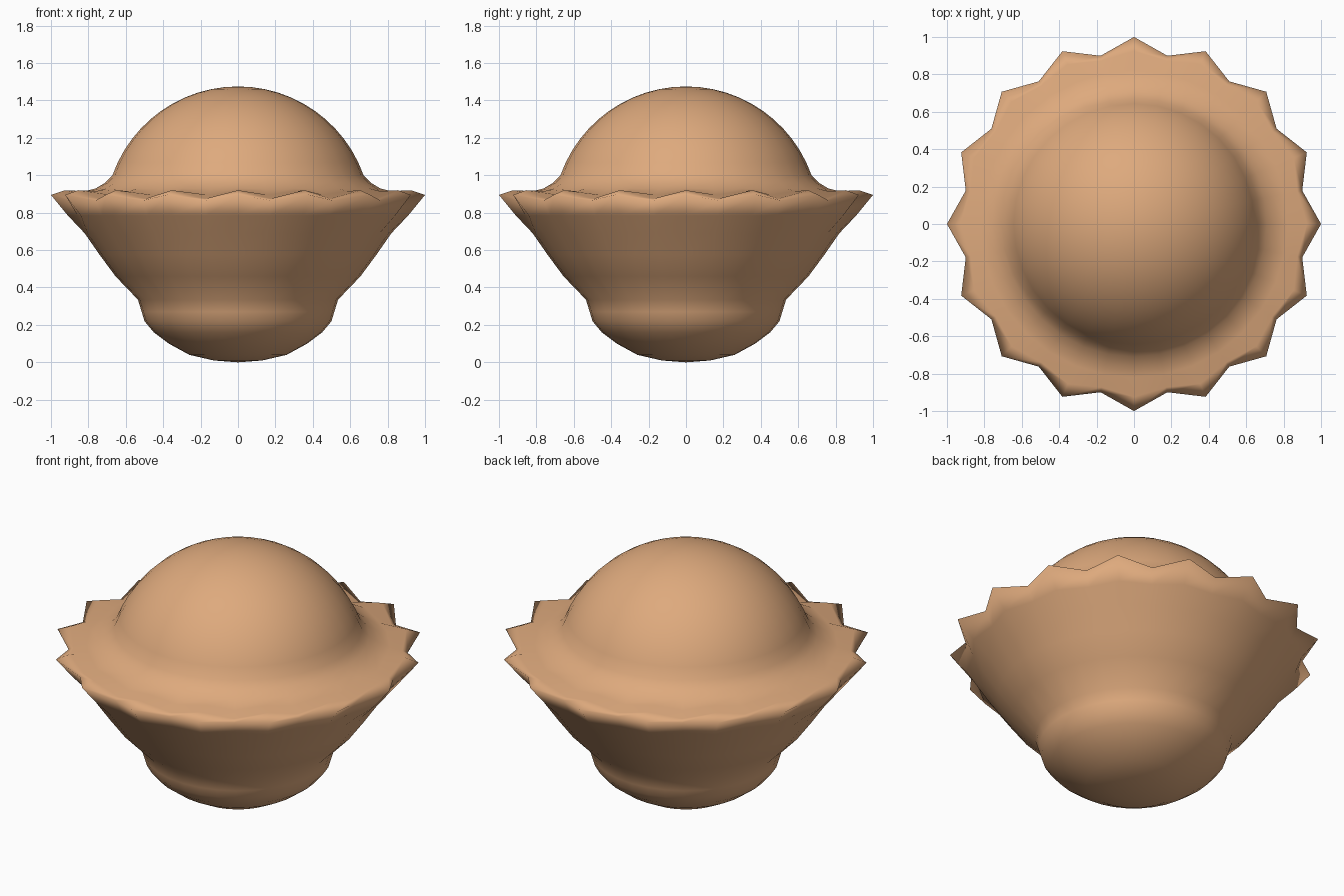
import bpy
import bmesh
from math import cos, sin, sqrt, pi

cube = bpy.data.objects.get("Cube")
if cube:
    bpy.data.objects.remove(cube)

TIPS = 16
SIDES = TIPS * 2

# Single warm tan colour
tan = bpy.data.materials.new("warm_tan")
tan.use_nodes = True
colour = (0.73, 0.40, 0.205, 1)
tan.diffuse_color = colour
tan.node_tree.nodes["Principled BSDF"].inputs["Base Color"].default_value = colour

# Rounded foot and flared cup (radius, height)
cup = [(0.13, 0.01), (0.26, 0.04), (0.37, 0.1), (0.45, 0.16), (0.5, 0.22),
       (0.515, 0.27), (0.535, 0.335), (0.655, 0.46), (0.74, 0.575), (0.82, 0.69)]

# Frill: one profile through the points, one through the dips between them
frill_tip = [(0.91, 0.785), (1.0, 0.895), (0.925, 0.92), (0.82, 0.915), (0.76, 0.93)]
frill_dip = [(0.875, 0.785), (0.917, 0.865), (0.89, 0.875), (0.82, 0.895), (0.76, 0.925)]

# Dome, from its flared base up to the crown
RADIUS, CENTRE = 0.712, 0.763
dome = [(0.71, 0.96)]
for i in range(12):
    z = CENTRE + RADIUS * sin(0.34 + (pi / 2 - 0.34) * i / 12)
    dome.append((sqrt(RADIUS ** 2 - (z - CENTRE) ** 2), z))

profiles = (cup + frill_tip + dome, cup + frill_dip + dome)

# Revolve, alternating the two profiles
bm = bmesh.new()
rings = []
for level in range(len(profiles[0])):
    ring = []
    for s in range(SIDES):
        r, z = profiles[s % 2][level]
        a = 2 * pi * s / SIDES
        ring.append(bm.verts.new((r * cos(a), r * sin(a), z)))
    rings.append(ring)

for low, high in zip(rings, rings[1:]):
    for s in range(SIDES):
        n = (s + 1) % SIDES
        bm.faces.new((low[s], low[n], high[n], high[s]))

# Close the foot and the crown
base = bm.verts.new((0, 0, 0))
crown = bm.verts.new((0, 0, CENTRE + RADIUS))
for s in range(SIDES):
    n = (s + 1) % SIDES
    bm.faces.new((base, rings[0][n], rings[0][s]))
    bm.faces.new((crown, rings[-1][s], rings[-1][n]))

for face in bm.faces:
    face.smooth = True
bmesh.ops.recalc_face_normals(bm, faces=bm.faces)

mesh = bpy.data.meshes.new("frilled_domed_cup")
bm.to_mesh(mesh)
bm.free()
mesh.materials.append(tan)
bpy.context.collection.objects.link(bpy.data.objects.new("frilled_domed_cup", mesh))
